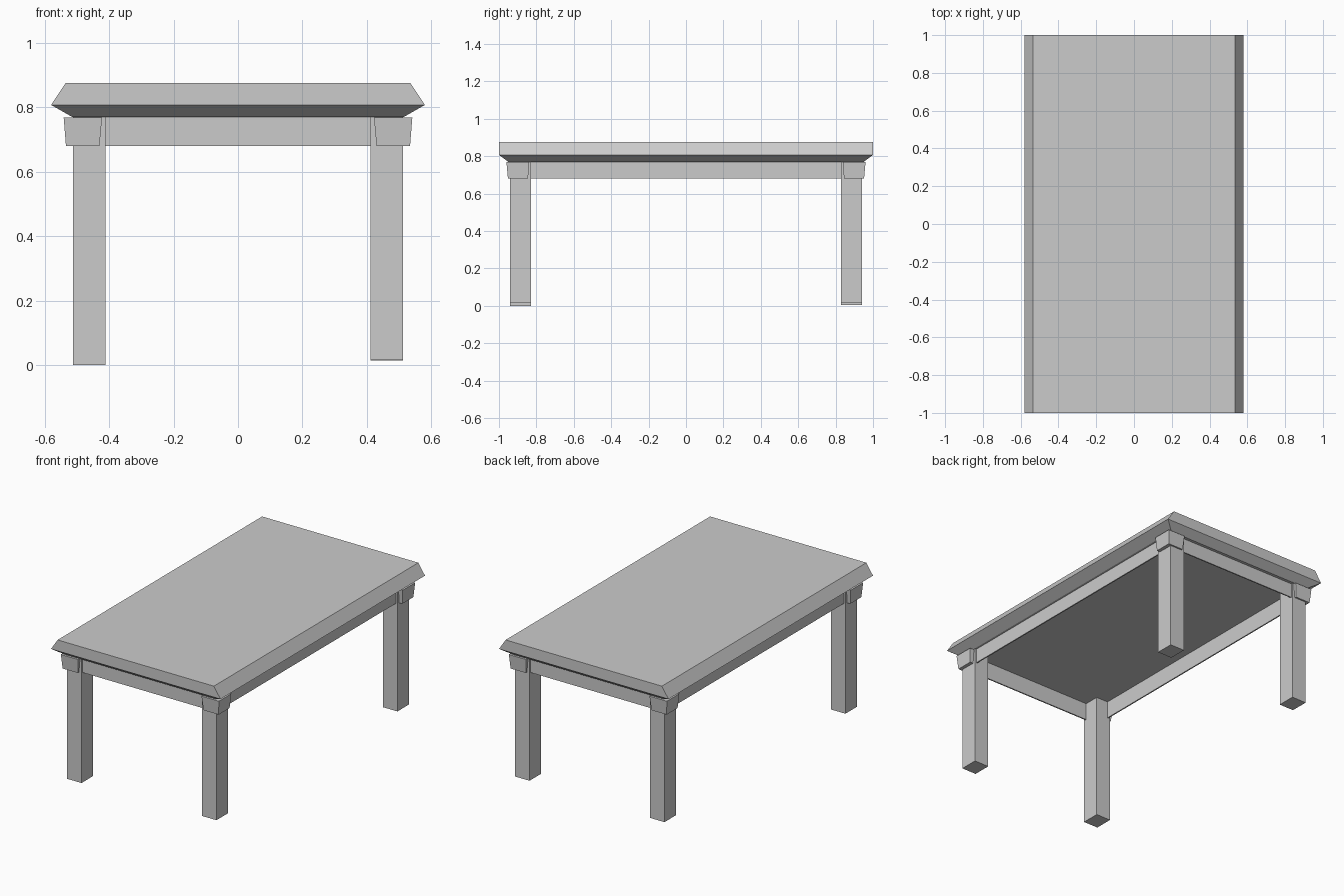
import bpy
import bmesh

cube = bpy.data.objects.get("Cube")
if cube:
    bpy.data.objects.remove(cube, do_unlink=True)

grey = bpy.data.materials.new("plain_grey")
grey.use_nodes = True
grey.diffuse_color = (0.6, 0.6, 0.6, 1)
grey.node_tree.nodes["Principled BSDF"].inputs["Base Color"].default_value = (0.6, 0.6, 0.6, 1)


def loft(name, rings, cyclic=False):
    """Join rectangular rings given as (x0, x1, y0, y1, z)."""
    bm = bmesh.new()
    loops = [[bm.verts.new((x, y, z)) for x, y in ((x0, y0), (x1, y0), (x1, y1), (x0, y1))]
             for x0, x1, y0, y1, z in rings]
    pairs = list(zip(loops, loops[1:]))
    if cyclic:
        pairs.append((loops[-1], loops[0]))
    else:
        bm.faces.new(loops[0])
        bm.faces.new(loops[-1])
    for a, b in pairs:
        for i in range(4):
            j = (i + 1) % 4
            bm.faces.new((a[i], a[j], b[j], b[i]))
    bmesh.ops.recalc_face_normals(bm, faces=bm.faces)
    mesh = bpy.data.meshes.new(name)
    bm.to_mesh(mesh)
    bm.free()
    mesh.materials.append(grey)
    obj = bpy.data.objects.new(name, mesh)
    bpy.context.collection.objects.link(obj)
    return obj


def centred(hx, hy, z):
    return (-hx, hx, -hy, hy, z)


def corner(sx, sy, inner, outer, z):
    x0, x1 = sorted((sx * inner[0], sx * outer[0]))
    y0, y1 = sorted((sy * inner[1], sy * outer[1]))
    return (x0, x1, y0, y1, z)


# Table top: sloped long edges, undercut rim and a recessed underside
loft("table_top", [centred(0.535, 1.0, 0.875), centred(0.58, 1.0, 0.807),
                   centred(0.515, 0.95, 0.77), centred(0.495, 0.925, 0.77),
                   centred(0.495, 0.925, 0.787)])

# Thin apron under the top
loft("apron", [centred(0.502, 0.932, 0.77), centred(0.502, 0.932, 0.68),
               centred(0.494, 0.924, 0.68), centred(0.494, 0.924, 0.785)], cyclic=True)

# Legs of slightly uneven length, each with a flared corner block
feet = {("right", "front"): 0.0, ("left", "front"): 0.017,
        ("right", "back"): 0.005, ("left", "back"): 0.014}
for (side, end), foot in feet.items():
    sx = 1 if side == "left" else -1
    sy = 1 if end == "back" else -1
    loft(f"{end}_{side}_leg", [corner(sx, sy, (0.412, 0.828), (0.512, 0.942), z)
                               for z in (foot, 0.786)])
    loft(f"{end}_{side}_corner_block",
         [corner(sx, sy, (0.43, 0.845), (0.534, 0.952), 0.68),
          corner(sx, sy, (0.422, 0.838), (0.541, 0.96), 0.768)])
